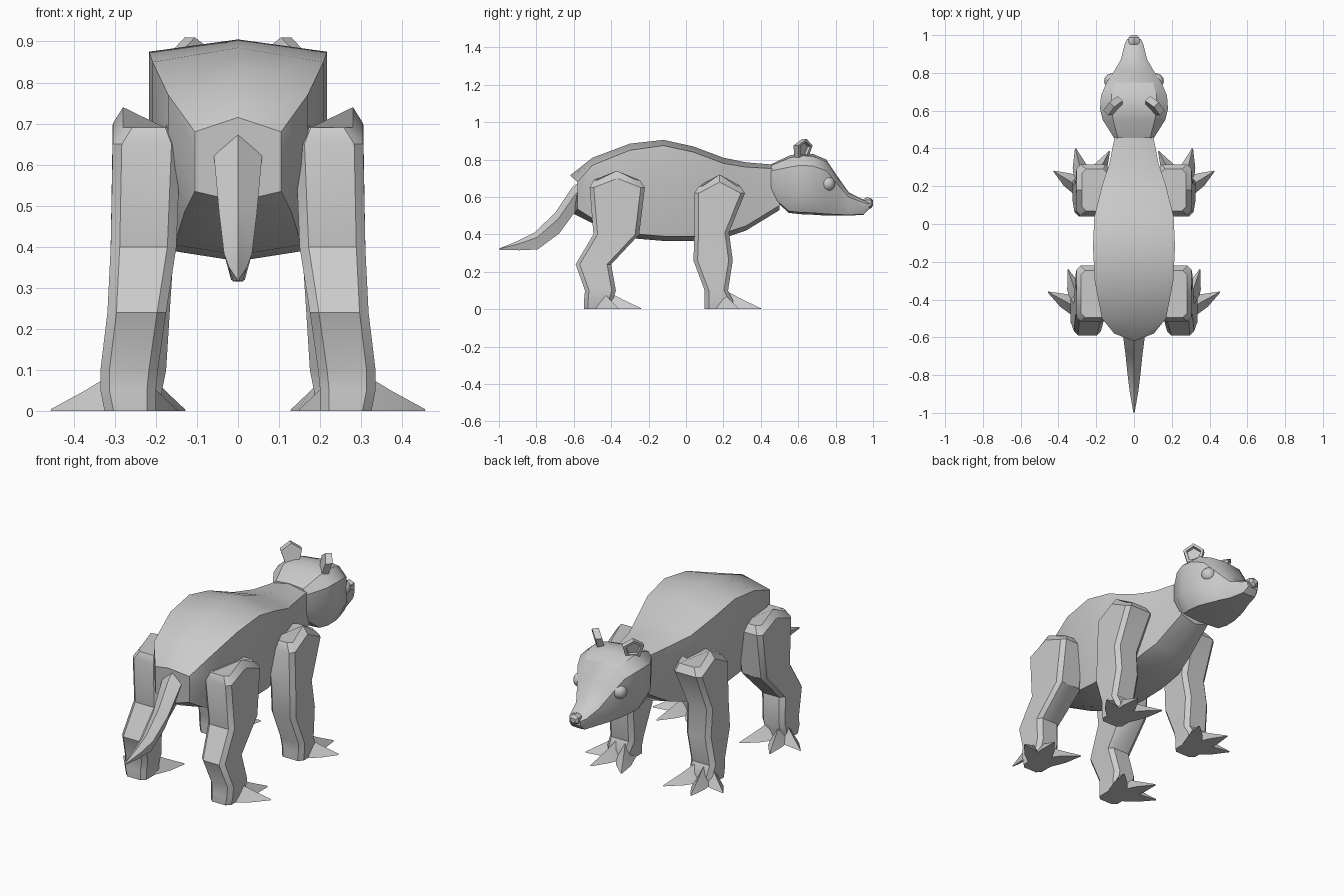
import bpy
import bmesh
import math
from mathutils import Vector

cube = bpy.data.objects.get("Cube")
if cube:
    bpy.data.objects.remove(cube)

grey = bpy.data.materials.new("plain_grey")
grey.use_nodes = True
grey.diffuse_color = (0.6, 0.6, 0.6, 1)
grey.node_tree.nodes["Principled BSDF"].inputs["Base Color"].default_value = grey.diffuse_color


def finish(name, bm, mirror=False, angle=35):
    bmesh.ops.recalc_face_normals(bm, faces=bm.faces)
    mesh = bpy.data.meshes.new(name)
    bm.to_mesh(mesh)
    bm.free()
    mesh.materials.append(grey)
    obj = bpy.data.objects.new(name, mesh)
    bpy.context.collection.objects.link(obj)
    if mirror:
        obj.modifiers.new("mirror", "MIRROR")
    bpy.ops.object.select_all(action="DESELECT")
    obj.select_set(True)
    bpy.context.view_layer.objects.active = obj
    bpy.ops.object.shade_smooth_by_angle(angle=math.radians(angle))
    return obj


def loft(bm, rings):
    """Skin a list of equal rings and cap both ends."""
    loops = [[bm.verts.new(p) for p in ring] for ring in rings]
    n = len(loops[0])
    for a, b in zip(loops, loops[1:]):
        for i in range(n):
            j = (i + 1) % n
            bm.faces.new((a[i], a[j], b[j], b[i]))
    bm.faces.new(loops[0])
    bm.faces.new(loops[-1])


def both_sides(half):
    """Complete a ring whose first and last points lie on x = 0."""
    return half + [(-x, y, z) for x, y, z in reversed(half[1:-1])]


# Body: y, top, bottom, half width, low half width, corner drop
body = [
    (-0.60, 0.715, 0.51, 0.105, 0.105, 0.035),
    (-0.50, 0.81, 0.46, 0.17, 0.13, 0.04),
    (-0.30, 0.885, 0.38, 0.208, 0.155, 0.035),
    (-0.12, 0.905, 0.365, 0.217, 0.16, 0.03),
    (0.04, 0.87, 0.365, 0.21, 0.155, 0.03),
    (0.20, 0.81, 0.38, 0.17, 0.14, 0.03),
    (0.32, 0.785, 0.42, 0.13, 0.115, 0.025),
    (0.50, 0.77, 0.53, 0.095, 0.09, 0.02),
]
rings = []
for i, (y, top, low, w, wl, drop) in enumerate(body):
    s = 0.02 if i == 0 else 0
    rings.append(both_sides([
        (0, y - s, top), (w, y + s, top - drop), (w, y + s, top * 0.6 + low * 0.4),
        (wl, y + s, low + 0.025), (0, y, low)]))
bm = bmesh.new()
loft(bm, rings)
finish("body", bm)

# Head: y, top, bottom, half width, top half width, low half width
head = [
    (0.455, 0.775, 0.60, 0.105, 0.085, 0.08),
    (0.55, 0.82, 0.515, 0.165, 0.11, 0.12),
    (0.61, 0.835, 0.508, 0.18, 0.12, 0.13),
    (0.68, 0.83, 0.505, 0.175, 0.12, 0.125),
    (0.75, 0.80, 0.50, 0.145, 0.10, 0.105),
    (0.81, 0.71, 0.50, 0.105, 0.07, 0.085),
    (0.87, 0.625, 0.50, 0.07, 0.045, 0.06),
    (0.95, 0.585, 0.505, 0.05, 0.035, 0.04),
    (0.98, 0.57, 0.535, 0.035, 0.025, 0.03),
]
rings = []
for y, top, low, w, wt, wl in head:
    h = top - low
    rings.append(both_sides([
        (0, y, top), (wt, y, top - 0.04 * h), (w, y, top - 0.2 * h),
        (w, y, low + 0.3 * h), (wl, y, low + 0.03 * h), (0, y, low)]))
bm = bmesh.new()
loft(bm, rings)
finish("head", bm, angle=30)

# Nose
bm = bmesh.new()
loft(bm, [both_sides([(0, y, 0.567 + r), (r, y, 0.567 + 0.6 * r), (r, y, 0.567 - 0.5 * r),
                      (0, y, 0.567 - r)])
          for y, r in ((0.95, 0.022), (0.965, 0.03), (0.988, 0.028), (1.0, 0.014))])
finish("nose", bm)

# Eyes
bm = bmesh.new()
bmesh.ops.create_uvsphere(bm, u_segments=16, v_segments=10, radius=0.04)
bmesh.ops.translate(bm, verts=bm.verts, vec=(0.118, 0.757, 0.67))
finish("eyes", bm, mirror=True)

# Ears: a five-sided plate with a sunken inner face
outline = [(-0.035, 0), (0.035, 0), (0.055, 0.065), (0, 0.1), (-0.055, 0.065)]
across = Vector((0.7, -0.7, 0))
facing = Vector((0.7, 0.7, 0))


def ear_ring(scale, depth):
    ring = []
    for u, v in outline:
        v = 0.05 + (v - 0.05) * scale
        ring.append(Vector((0.1, 0.615, 0.81)) + across * u * scale
                    + facing * (depth + 0.25 * v) + Vector((0, 0, v)))
    return ring


bm = bmesh.new()
loft(bm, [ear_ring(1, -0.018), ear_ring(1, 0.018), ear_ring(0.7, 0.018), ear_ring(0.65, 0.0)])
finish("ears", bm, mirror=True, angle=25)

# Tail: y, z, half width, half height
bm = bmesh.new()
loft(bm, [[(0, y, z + h), (w, y + h * 0.3, z + h * 0.4), (w * 0.5, y + h * 0.4, z - h),
           (-w * 0.5, y + h * 0.4, z - h), (-w, y + h * 0.3, z + h * 0.4)]
          for y, z, w, h in ((-0.57, 0.62, 0.058, 0.06), (-0.61, 0.59, 0.058, 0.06),
                             (-0.70, 0.46, 0.046, 0.055), (-0.81, 0.365, 0.034, 0.045),
                             (-0.90, 0.34, 0.022, 0.025), (-1.0, 0.321, 0.003, 0.003))])
finish("tail", bm)


def leg_ring(z, y0, y1, x0, x1, peak=0, c=0.022):
    """Chamfered box section, raised along its middle by peak."""
    m = (y0 + y1) / 2
    return [(x0, y0 + c, z), (x0, m, z + peak), (x0, y1 - c, z), (x0 + c, y1, z),
            (x1 - c, y1, z), (x1, y1 - c, z), (x1, m, z + peak), (x1, y0 + c, z),
            (x1 - c, y0, z), (x0 + c, y0, z)]


def claw(bm, start, tip):
    """Three-sided toe tapering to a point on the ground."""
    a, b = Vector(start), Vector(tip)
    d = (b - a).normalized()
    side = Vector((-d.y, d.x, 0))
    rings = []
    for t, w, h in ((0, 0.05, 0.1), (0.5, 0.038, 0.05), (1, 0.003, 0.005)):
        p = a.lerp(b, t)
        rings.append([p + side * w, p + Vector((0, 0, h)), p - side * w])
    loft(bm, rings)


# Legs: z, back, front, inner, outer, peak
legs = {
    "front_legs": ([
        (0.0, 0.10, 0.25, 0.185, 0.32), (0.05, 0.10, 0.25, 0.185, 0.325),
        (0.10, 0.10, 0.225, 0.175, 0.325), (0.26, 0.04, 0.25, 0.165, 0.315),
        (0.41, 0.045, 0.23, 0.155, 0.31), (0.62, 0.045, 0.315, 0.13, 0.305, 0.06),
        (0.66, 0.07, 0.29, 0.14, 0.275, 0.06)],
        [((0.28, 0.19, 0), (0.425, 0.28, 0)), ((0.265, 0.21, 0), (0.31, 0.40, 0)),
         ((0.225, 0.21, 0), (0.13, 0.385, 0))]),
    "hind_legs": ([
        (0.0, -0.545, -0.39, 0.20, 0.325), (0.05, -0.545, -0.39, 0.20, 0.335),
        (0.10, -0.54, -0.375, 0.195, 0.335), (0.24, -0.59, -0.40, 0.175, 0.318),
        (0.40, -0.495, -0.25, 0.15, 0.31), (0.65, -0.515, -0.22, 0.14, 0.305, 0.05),
        (0.69, -0.495, -0.245, 0.155, 0.28, 0.05)],
        [((0.29, -0.45, 0), (0.455, -0.36, 0)), ((0.285, -0.43, 0), (0.35, -0.24, 0)),
         ((0.245, -0.43, 0), (0.15, -0.26, 0))]),
}
for name, (sections, claws) in legs.items():
    bm = bmesh.new()
    loft(bm, [leg_ring(*s) for s in sections])
    finish(name, bm, mirror=True)
    bm = bmesh.new()
    for start, tip in claws:
        claw(bm, start, tip)
    finish(name.replace("legs", "claws"), bm, mirror=True)
